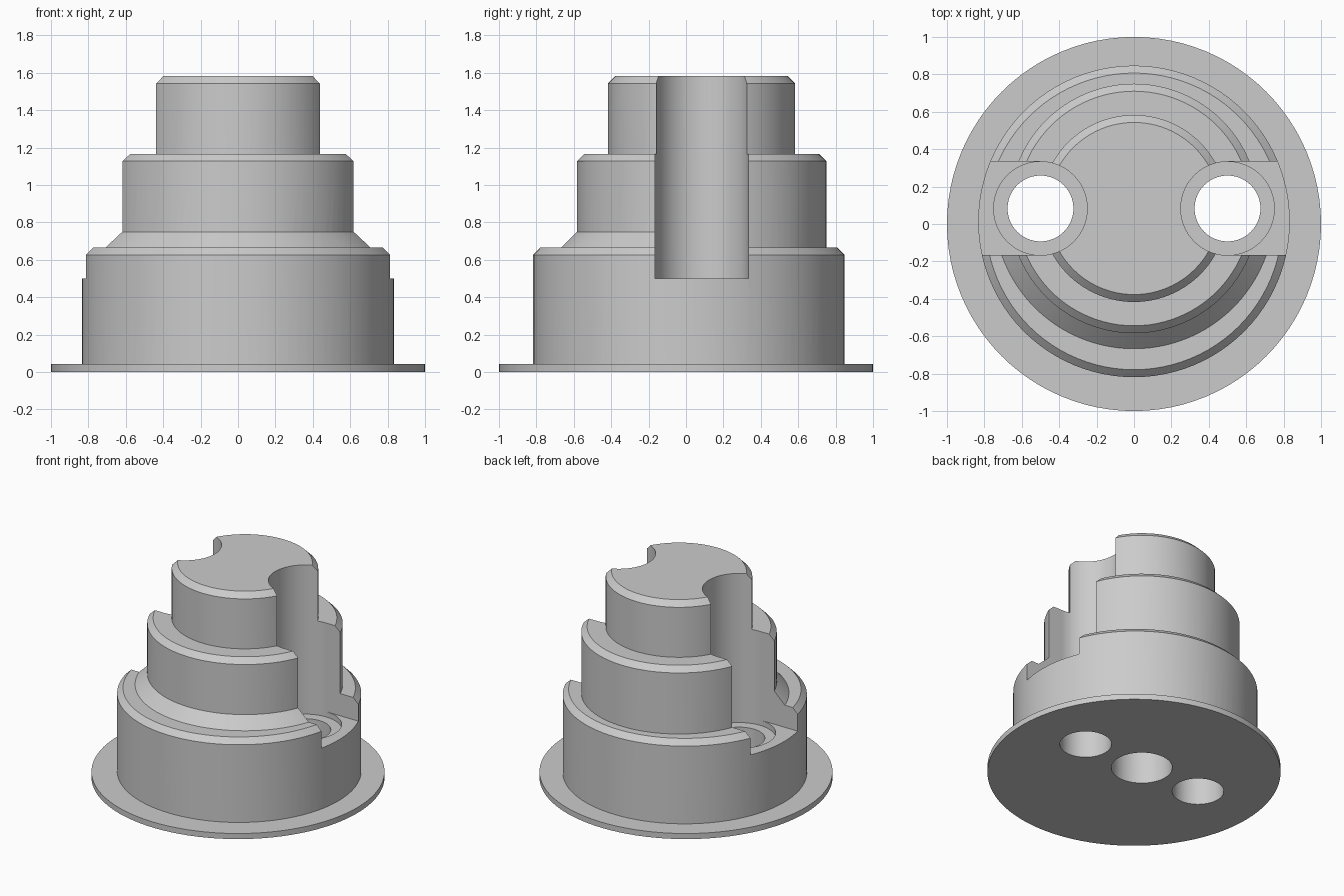
import bpy, bmesh, math
from mathutils import Vector

if "Cube" in bpy.data.objects:
    bpy.data.objects.remove(bpy.data.objects["Cube"])

SEGMENTS = 96
AXIS_Y = 0.083      # shared axis of the upper tiers and the bores


def new_object(name, bm):
    bmesh.ops.recalc_face_normals(bm, faces=bm.faces)
    mesh = bpy.data.meshes.new(name)
    bm.to_mesh(mesh)
    bm.free()
    obj = bpy.data.objects.new(name, mesh)
    bpy.context.collection.objects.link(obj)
    return obj


def lathe(name, profile, x=0, y=0, front_only=False):
    """Turn an (r, z) profile, closed on the axis, into a solid."""
    bm = bmesh.new()
    points = [(0, profile[0][1])] + profile + [(0, profile[-1][1])]
    verts = [bm.verts.new((r, 0, z)) for r, z in points]
    edges = [bm.edges.new(pair) for pair in zip(verts, verts[1:])]
    bmesh.ops.spin(bm, geom=verts + edges, cent=(0, 0, 0), axis=(0, 0, 1),
                   angle=math.tau, steps=SEGMENTS, use_merge=False)
    bmesh.ops.remove_doubles(bm, verts=bm.verts, dist=0.0001)
    if front_only:
        bmesh.ops.bisect_plane(bm, geom=bm.verts[:] + bm.edges[:] + bm.faces[:],
                               plane_co=(0, 0, 0), plane_no=(0, 1, 0), clear_outer=True)
        bmesh.ops.holes_fill(bm, edges=[e for e in bm.edges if e.is_boundary])
    bmesh.ops.translate(bm, verts=bm.verts, vec=(x, y, 0))
    return new_object(name, bm)


def cylinder(name, r, z0, z1, x=0, y=AXIS_Y):
    return lathe(name, [(r, z0), (r, z1)], x, y)


def tier(name, r, z0, z1, y, chamfer=0.04):
    return lathe(name, [(r, z0), (r, z1 - chamfer), (r - chamfer, z1)], 0, y)


def box(name, low, high):
    bm = bmesh.new()
    bmesh.ops.create_cube(bm, size=1)
    low, high = Vector(low), Vector(high)
    bmesh.ops.scale(bm, vec=high - low, verts=bm.verts)
    bmesh.ops.translate(bm, vec=(low + high) / 2, verts=bm.verts)
    return new_object(name, bm)


def combine(target, tool, operation):
    """Apply a boolean and discard the tool."""
    tool.hide_render = True
    mod = target.modifiers.new(operation, "BOOLEAN")
    mod.operation, mod.solver, mod.object = operation, "EXACT", tool
    bpy.context.view_layer.objects.active = target
    bpy.ops.object.modifier_apply(modifier=mod.name)
    bpy.data.objects.remove(tool)


# Flange and stacked tiers
body = cylinder("stepped_body", 1.0, 0, 0.042, y=0)
for part in (
    tier("drum", 0.833, 0.02, 0.667, 0.014),
    tier("middle_tier", 0.667, 0.55, 1.167, AXIS_Y),
    tier("top_tier", 0.5, 1.0, 1.583, AXIS_Y),
    # Sloped shoulder around the front of the middle tier
    lathe("front_shoulder", [(0.75, 0.6), (0.75, 0.667), (0.657, 0.76)],
          y=AXIS_Y, front_only=True),
):
    combine(body, part, "UNION")

# Side slots, counterbores and through holes
for side in (-1, 1):
    x = 0.5 * side
    near, far = sorted((x, 1.2 * side))
    combine(body, box("slot", (near, AXIS_Y - 0.25, 0.5), (far, AXIS_Y + 0.25, 2)), "DIFFERENCE")
    combine(body, cylinder("counterbore", 0.25, 0.46, 2.1, x), "DIFFERENCE")
    combine(body, cylinder("through_hole", 0.176, -0.1, 1, x), "DIFFERENCE")

# Blind bore in the underside
combine(body, cylinder("centre_bore", 0.208, -0.1, 1.0), "DIFFERENCE")

# Single grey finish
grey = bpy.data.materials.new("plain_grey")
grey.use_nodes = True
colour = (0.6, 0.6, 0.6, 1)
grey.diffuse_color = colour
grey.node_tree.nodes["Principled BSDF"].inputs["Base Color"].default_value = colour
body.data.materials.clear()
body.data.materials.append(grey)

bpy.ops.object.select_all(action="DESELECT")
body.select_set(True)
bpy.context.view_layer.objects.active = body
bpy.ops.object.shade_smooth_by_angle(angle=math.radians(30))
